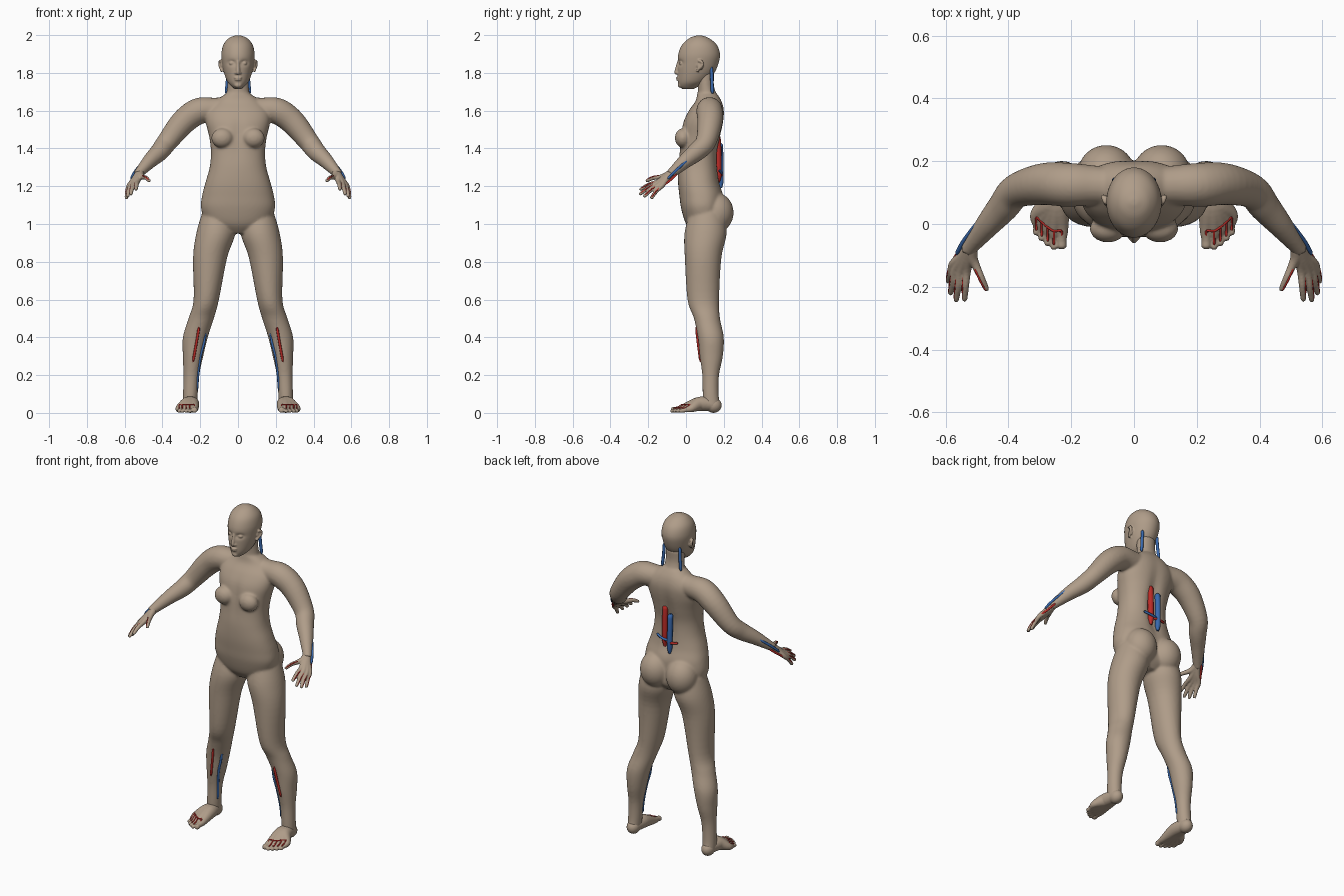
import bpy, bmesh, math
from mathutils import Vector

cube = bpy.data.objects.get("Cube")
if cube:
    bpy.data.objects.remove(cube)


def material(name, rgb):
    m = bpy.data.materials.new(name)
    m.use_nodes = True
    m.diffuse_color = (*rgb, 1)
    m.node_tree.nodes["Principled BSDF"].inputs["Base Color"].default_value = (*rgb, 1)
    return m


skin = material("skin", (.43, .335, .25))
red = material("artery red", (.5, .025, .02))
blue = material("vein blue", (.04, .14, .42))


def smooth_rows(rows, steps=5):
    """Catmull-Rom interpolation through the control rows."""
    rows = [Vector(r) for r in rows]
    out = []
    for i in range(len(rows) - 1):
        a, b, c, d = rows[max(i - 1, 0)], rows[i], rows[i + 1], rows[min(i + 2, len(rows) - 1)]
        for k in range(steps):
            t = k / steps
            out.append((b * 2 + (c - a) * t + (a * 2 - b * 5 + c * 4 - d) * t * t
                        + (b * 3 - a - c * 3 + d) * t ** 3) * .5)
    return out + [rows[-1]]


def loft(bm, rings):
    loops = [[bm.verts.new(p) for p in ring] for ring in rings]
    n = len(loops[0])
    for lo, hi in zip(loops, loops[1:]):
        for i in range(n):
            j = (i + 1) % n
            bm.faces.new((lo[i], lo[j], hi[j], hi[i]))
    bm.faces.new(loops[0][::-1])
    bm.faces.new(loops[-1])


def stack(bm, rows, side=1, power=1.0, dents=(), n=64):
    """Level cross-sections: height, centre x, half width, front y, back y."""
    rings = []
    for z, cx, hx, front, back in smooth_rows(rows):
        ring = []
        for i in range(n):
            a = math.tau * i / n
            c, s = math.cos(a), math.sin(a)
            p = Vector((side * (cx + hx * math.copysign(abs(c) ** power, c)),
                        (front + back) / 2 + (back - front) / 2 * math.copysign(abs(s) ** power, s), z))
            move = Vector((0, 0, 0))
            for centre, size, push in dents:
                d = sum(((p[k] - centre[k]) / size[k]) ** 2 for k in range(3))
                move.y += push * math.exp(-d)
            ring.append(p + move)
        rings.append(ring)
    loft(bm, rings)


def tube(bm, rows, side=1, n=24):
    """Round tube through points with a radius each."""
    pts = smooth_rows(rows)
    rings = []
    for i, row in enumerate(pts):
        way = pts[min(i + 1, len(pts) - 1)].xyz - pts[max(i - 1, 0)].xyz
        q = way.to_track_quat('Z', 'Y')
        ring = []
        for k in range(n):
            a = math.tau * k / n
            p = row.xyz + q @ Vector((math.cos(a), math.sin(a), 0)) * row.w
            ring.append((side * p.x, p.y, p.z))
        rings.append(ring)
    loft(bm, rings)


def ball(bm, centre, size, side=1):
    new = bmesh.ops.create_uvsphere(bm, u_segments=32, v_segments=20, radius=1)["verts"]
    for v in new:
        v.co = Vector((side * (centre[0] + v.co.x * size[0]),
                       centre[1] + v.co.y * size[1], centre[2] + v.co.z * size[2]))


def finish(name, bm, voxel, rounds):
    """Fuse the overlapping forms into one soft skin."""
    bmesh.ops.recalc_face_normals(bm, faces=bm.faces)
    mesh = bpy.data.meshes.new(name)
    bm.to_mesh(mesh)
    bm.free()
    mesh.materials.append(skin)
    ob = bpy.data.objects.new(name, mesh)
    bpy.context.collection.objects.link(ob)
    fuse = ob.modifiers.new("fuse", 'REMESH')
    fuse.mode = 'VOXEL'
    fuse.voxel_size = voxel
    fuse.use_smooth_shade = True
    soft = ob.modifiers.new("soften", 'SMOOTH')
    soft.factor = .5
    soft.iterations = rounds


def vessel(name, mat, points, radius, side=1):
    """Thin tapered tube for a blood vessel."""
    cu = bpy.data.curves.new(name, 'CURVE')
    cu.dimensions = '3D'
    cu.bevel_depth = radius
    cu.bevel_resolution = 2
    cu.use_fill_caps = True
    sp = cu.splines.new('POLY')
    rows = smooth_rows(points, 4)
    sp.points.add(len(rows) - 1)
    for i, (pt, row) in enumerate(zip(sp.points, rows)):
        pt.co = (side * row.x, row.y, row.z, 1)
        pt.radius = .45 if i in (0, len(rows) - 1) else 1
    sp.use_smooth = True
    cu.materials.append(mat)
    bpy.context.collection.objects.link(bpy.data.objects.new(name, cu))


SIDES = (("left", 1), ("right", -1))

# Trunk, arms and legs
bm = bmesh.new()
stack(bm, [(.95, 0, .06, .04, .16), (1, 0, .16, 0, .2), (1.08, 0, .195, -.025, .2), (1.15, 0, .19, -.035, .2),
           (1.22, 0, .172, -.042, .18), (1.3, 0, .15, -.042, .17), (1.38, 0, .143, -.035, .17),
           (1.46, 0, .152, -.03, .185), (1.54, 0, .17, -.015, .2), (1.6, 0, .165, .015, .203),
           (1.65, 0, .12, .05, .19), (1.69, 0, .065, .06, .165)], power=.88,
      dents=[((0, .18, 1.35), (.035, .09, .2), -.02), ((0, -.04, 1.48), (.025, .06, .1), .008)])
stack(bm, [(1.6, 0, .075, .05, .18), (1.66, 0, .064, .06, .17), (1.73, 0, .057, .062, .148),
           (1.8, 0, .056, .05, .15)])
for _, s in SIDES:
    ball(bm, (.088, .16, 1.06), (.092, .092, .105), s)
    ball(bm, (.083, -.015, 1.455), (.058, .044, .052), s)
    stack(bm, [(1.06, .11, .08, .02, .2), (.95, .118, .103, -.008, .215), (.82, .148, .09, -.006, .187),
               (.6, .168, .067, .008, .175), (.5, .195, .067, .042, .18), (.4, .226, .066, .063, .2),
               (.3, .238, .054, .073, .195), (.2, .247, .042, .086, .175), (.1, .252, .039, .088, .173),
               (.03, .255, .036, .09, .182)], s)
    tube(bm, [(.06, .12, 1.61, .06), (.13, .123, 1.605, .064), (.21, .125, 1.597, .07), (.29, .127, 1.54, .067),
              (.375, .105, 1.435, .055), (.415, .057, 1.383, .05), (.465, -.002, 1.335, .04),
              (.52, -.07, 1.275, .027), (.53, -.085, 1.262, .026)], s)
finish("body", bm, .007, 7)

# Head with sockets, nose, lips and ears
bm = bmesh.new()
sockets = [((s * .034, -.04, 1.853), (.022, .04, .013), .014) for _, s in SIDES]
stack(bm, [(1.715, 0, .018, -.02, .04), (1.73, 0, .036, -.036, .07), (1.755, 0, .057, -.042, .11),
           (1.8, 0, .074, -.044, .15), (1.85, 0, .084, -.044, .172), (1.9, 0, .088, -.041, .18),
           (1.95, 0, .077, -.02, .162), (1.985, 0, .047, .02, .12), (1.999, 0, .012, .06, .08)],
      dents=sockets)
tube(bm, [(0, -.038, 1.862, .008), (0, -.046, 1.83, .009), (0, -.051, 1.804, .011), (0, -.046, 1.795, .009)])
ball(bm, (0, -.042, 1.774), (.022, .011, .005))
ball(bm, (0, -.041, 1.764), (.018, .011, .006))
ball(bm, (0, -.03, 1.735), (.02, .014, .014))
for _, s in SIDES:
    ball(bm, (.011, -.044, 1.799), (.008, .008, .007), s)
    ball(bm, (.033, -.024, 1.851), (.015, .012, .009), s)
    tube(bm, [(.085, .06, 1.806, .007), (.09, .066, 1.82, .007), (.096, .085, 1.838, .008),
              (.097, .084, 1.858, .008), (.09, .065, 1.864, .007)], s)
    ball(bm, (.086, .075, 1.838), (.008, .017, .024), s)
finish("head", bm, .004, 4)

# Finger and toe layouts: knuckle and tip
fingers = {"index": ((.533, -.152, 1.222), (.54, -.243, 1.182)), "middle": ((.553, -.153, 1.213), (.567, -.245, 1.158)),
           "ring": ((.568, -.143, 1.206), (.585, -.223, 1.145)), "little": ((.577, -.128, 1.202), (.592, -.185, 1.135)),
           "thumb": ((.503, -.135, 1.248), (.469, -.21, 1.228))}
toes = [(.23, -.08), (.255, -.082), (.275, -.07), (.294, -.054), (.311, -.036)]

for label, s in SIDES:
    # Hand
    bm = bmesh.new()
    for base, tip in fingers.values():
        b, t = Vector(base), Vector(tip)
        mid, end = b.lerp(t, .5), b.lerp(t, .95)
        mid.z += .006
        tube(bm, [(.518, -.066, 1.278, .021), (*Vector((.525, -.085, 1.262)).lerp(b, .4), .018), (*b, .0135),
                  (*mid, .011), (*end, .009), (*t, .005)], s)
    finish(label + "_hand", bm, .004, 3)

    # Foot
    bm = bmesh.new()
    ball(bm, (.253, .146, .04), (.037, .043, .04), s)
    for i, (x, y) in enumerate(toes):
        r = .015 if i == 0 else .011
        tube(bm, [(.253, .14, .045, .036), (.255 + (x - .27) * .3, .07, .047, .038),
                  (x, y + .065, .024, .021), (x, y + .03, r + .003, r), (x, y + .008, r, r), (x, y, r, r * .5)], s)
    finish(label + "_foot", bm, .004, 3)

    # Neck, forearm and lower leg vessels
    vessel(label + "_neck_vein", blue, [(.052, .135, 1.83), (.056, .137, 1.76), (.063, .14, 1.69)], .009, s)
    vessel(label + "_forearm_vein", blue, [(.492, .012, 1.342), (.541, -.052, 1.284), (.566, -.097, 1.24)], .007, s)
    vessel(label + "_wrist_artery", red, [(.53, -.048, 1.265), (.556, -.085, 1.23), (.583, -.128, 1.2)], .006, s)
    vessel(label + "_shin_artery", red, [(.206, .054, .455), (.22, .064, .37), (.238, .077, .27)], .007, s)
    vessel(label + "_shin_vein", blue, [(.172, .09, .43), (.18, .09, .37), (.198, .095, .3),
                                        (.212, .108, .2), (.217, .113, .12)], .007, s)

    # Finger and toe vessels
    for finger, (base, tip) in fingers.items():
        lift = Vector((.005, -.003, .007)) if finger == "thumb" else Vector((.007, .001, .004))
        b, t = Vector(base) + lift, Vector(tip) + lift * .6
        vessel(f"{label}_{finger}_artery", red, [b, b.lerp(t, .5) + lift * .4 + Vector((0, 0, .004)), t], .004, s)
    for x, y in toes:
        vessel(label + "_toe_artery", red, [(x, y + .06, .044), (x, y + .035, .028), (x, y + .015, .024)], .004, s)
    vessel(label + "_foot_arch_artery", red, [(x, y + .06, .044) for x, y in toes], .004, s)

# Large vessels along the lower back with their side branches
vessel("back_artery", red, [(.022, .165, 1.47), (.022, .17, 1.4), (.022, .172, 1.22)], .017)
vessel("back_vein", blue, [(-.02, .178, 1.43), (-.02, .182, 1.36), (-.018, .184, 1.19)], .016)
vessel("branch_vein", blue, [(-.02, .182, 1.265), (.03, .188, 1.272), (.075, .175, 1.285)], .007)
vessel("branch_artery", red, [(.02, .18, 1.262), (-.03, .19, 1.258), (-.07, .177, 1.262)], .007)
